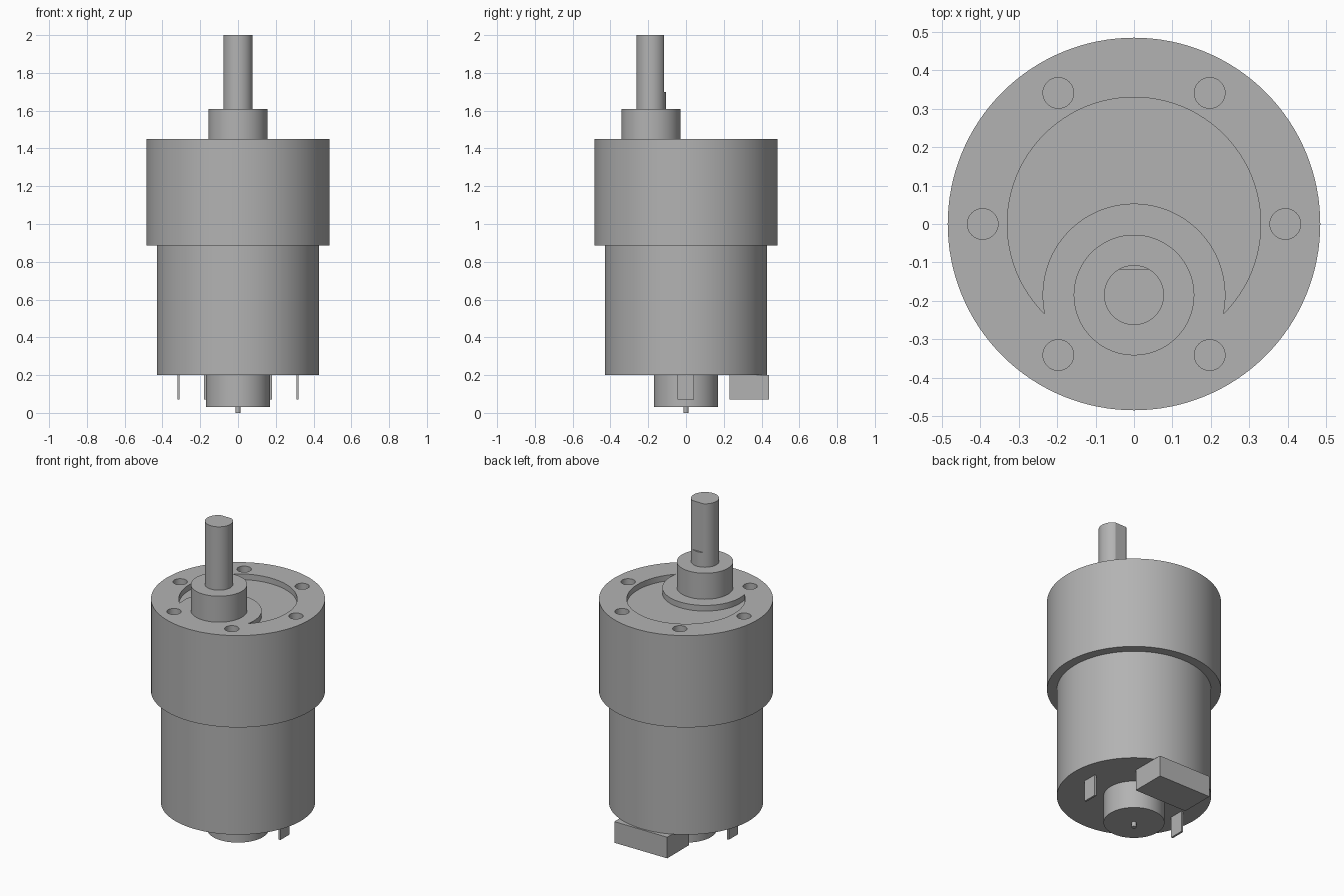
import bpy
import bmesh
from math import atan2, asin, cos, pi, radians, sin, sqrt

cube = bpy.data.objects.get("Cube")
if cube:
    bpy.data.objects.remove(cube, do_unlink=True)

metal = bpy.data.materials.new("grey_metal")
metal.use_nodes = True
GREY = (0.45, 0.45, 0.45, 1)
metal.diffuse_color = GREY
metal.node_tree.nodes["Principled BSDF"].inputs["Base Color"].default_value = GREY

SHAFT_Y = -0.185


def arc(radius, start=0, end=2 * pi, cx=0, cy=0, steps=96, closed=True):
    """Points along an arc; a closed circle leaves out the repeated end."""
    count = steps if closed else steps + 1
    angles = [start + (end - start) * i / steps for i in range(count)]
    return [(cx + radius * cos(a), cy + radius * sin(a)) for a in angles]


def rect(x0, x1, y0, y1):
    return [(x0, y0), (x1, y0), (x1, y1), (x0, y1)]


def prism(name, *solids):
    """Each solid is (outline, bottom, top)."""
    bm = bmesh.new()
    for outline, low, high in solids:
        base = bm.faces.new([bm.verts.new((x, y, low)) for x, y in outline])
        top = bmesh.ops.extrude_face_region(bm, geom=[base], use_keep_orig=True)
        moved = [v for v in top["geom"] if isinstance(v, bmesh.types.BMVert)]
        bmesh.ops.translate(bm, verts=moved, vec=(0, 0, high - low))
    bmesh.ops.recalc_face_normals(bm, faces=bm.faces)
    mesh = bpy.data.meshes.new(name)
    bm.to_mesh(mesh)
    bm.free()
    mesh.materials.append(metal)
    obj = bpy.data.objects.new(name, mesh)
    bpy.context.collection.objects.link(obj)
    return obj


def activate(obj):
    bpy.ops.object.select_all(action="DESELECT")
    obj.select_set(True)
    bpy.context.view_layer.objects.active = obj


# Gearbox housing, with crescent recess and six screw holes cut in its face
gearbox = prism("gearbox_housing", (arc(0.485, steps=128), 0.885, 1.45))
R, r = 0.33, 0.238
tip_y = (R * R - r * r + SHAFT_Y ** 2) / (2 * SHAFT_Y)
tip_x = sqrt(R * R - tip_y ** 2)
a, b = atan2(tip_y, tip_x), atan2(tip_y - SHAFT_Y, tip_x)
crescent = arc(R, a, pi - a, closed=False)
crescent += arc(r, pi - b, b, cy=SHAFT_Y, steps=64, closed=False)[1:-1]
holes = [(arc(0.04, cx=0.394 * cos(i * pi / 3), cy=0.394 * sin(i * pi / 3), steps=32),
          1.35, 1.5) for i in range(6)]
cutter = prism("face_cutter", (crescent, 1.415, 1.5), *holes)
cutter.hide_render = True
cut = gearbox.modifiers.new("face_cuts", "BOOLEAN")
cut.operation = "DIFFERENCE"
cut.solver = "EXACT"
cut.object = cutter
activate(gearbox)
bpy.ops.object.modifier_apply(modifier=cut.name)
bpy.data.objects.remove(cutter, do_unlink=True)

# Motor can, rear bearing and axle tip
can = prism("motor_can", (arc(0.43, steps=128), 0.2, 0.885))
bearing = prism("rear_bearing", (arc(0.17), 0.03, 0.2))
axle = prism("axle_tip", (arc(0.013, steps=24), 0, 0.03))

# Off-centre output boss and D-shaped shaft
boss = prism("output_boss", (arc(0.157, cy=SHAFT_Y), 1.45, 1.61))
shaft_r = 0.078
flat = asin(0.068 / shaft_r)
shaft_base = prism("shaft_base", (arc(shaft_r, cy=SHAFT_Y), 1.61, 1.7))
d_outline = arc(shaft_r, pi - flat, 2 * pi + flat, cy=SHAFT_Y, closed=False)
shaft = prism("d_shaft", (d_outline, 1.7, 2.0))

# Rear connector block and two solder tabs
prism("connector_block", (rect(-0.18, 0.18, 0.23, 0.44), 0.07, 0.2))
for side, x in (("left", 0.315), ("right", -0.315)):
    prism(side + "_terminal", (rect(x - 0.006, x + 0.006, -0.046, 0.042), 0.07, 0.2))

for obj in (gearbox, can, bearing, axle, boss, shaft_base, shaft):
    activate(obj)
    bpy.ops.object.shade_smooth_by_angle(angle=radians(30))
